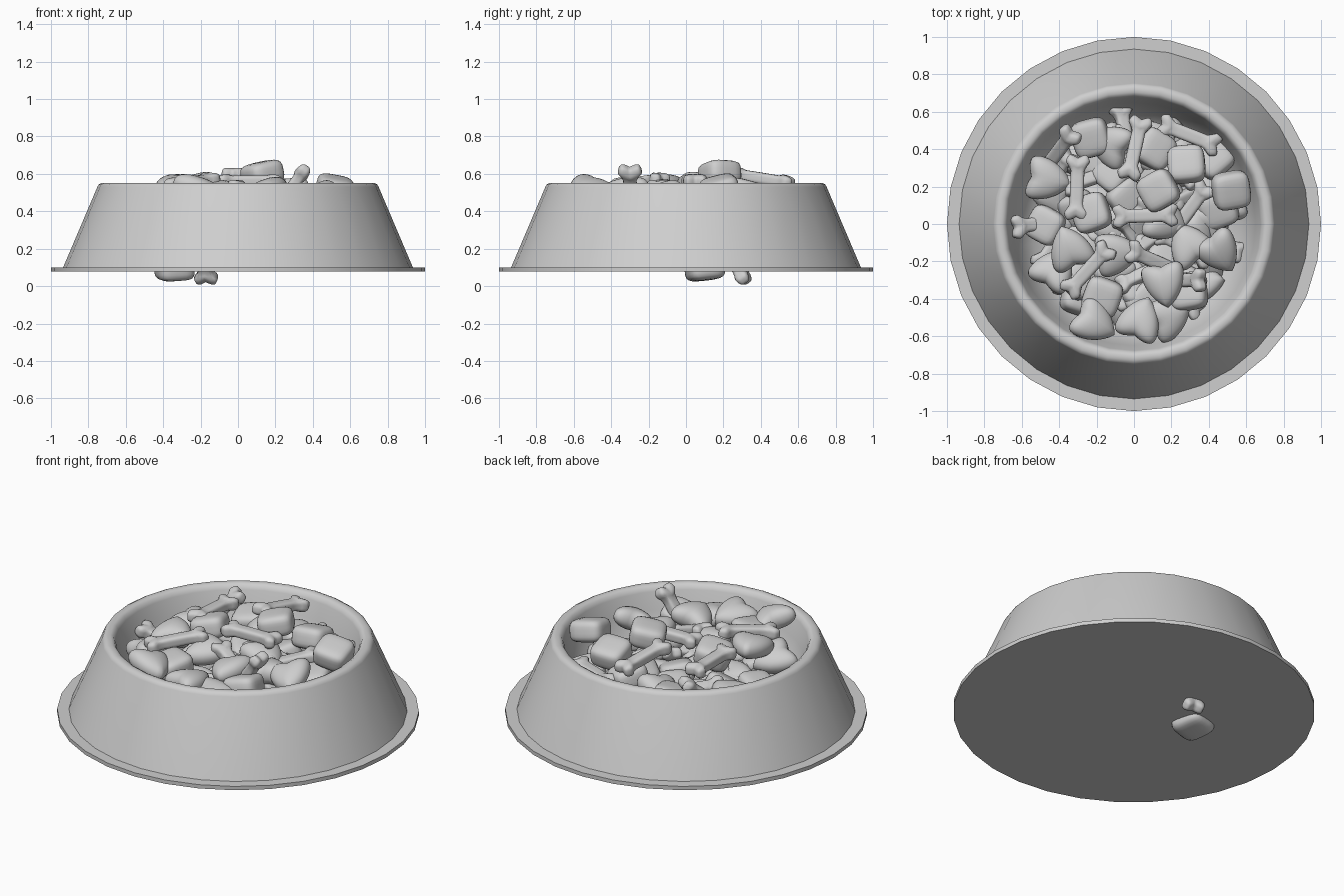
import bpy, bmesh, math, random
from mathutils import Vector, Euler

default_cube = bpy.data.objects.get("Cube")
if default_cube:
    bpy.data.objects.remove(default_cube, do_unlink=True)

random.seed(4)

# One plain grey for everything
grey = bpy.data.materials.new("light grey")
grey.use_nodes = True
colour = (0.62, 0.62, 0.62, 1)
grey.diffuse_color = colour
grey.node_tree.nodes["Principled BSDF"].inputs["Base Color"].default_value = colour


def finish_mesh(bm, name):
    bmesh.ops.recalc_face_normals(bm, faces=bm.faces)
    for face in bm.faces:
        face.smooth = True
    mesh = bpy.data.meshes.new(name)
    bm.to_mesh(mesh)
    bm.free()
    mesh.materials.append(grey)
    return mesh


def add_object(name, mesh):
    obj = bpy.data.objects.new(name, mesh)
    bpy.context.collection.objects.link(obj)
    return obj


def lathe(name, profile, sides):
    """Spin a profile of (radius, height) points round the z axis."""
    bm = bmesh.new()
    verts = [bm.verts.new((r, 0, z)) for r, z in profile]
    edges = [bm.edges.new(pair) for pair in zip(verts, verts[1:])]
    bmesh.ops.spin(bm, geom=verts + edges, cent=(0, 0, 0), axis=(0, 0, 1),
                   angle=math.tau, steps=sides)
    bmesh.ops.remove_doubles(bm, verts=bm.verts, dist=0.0005)
    return add_object(name, finish_mesh(bm, name))


def rounded_block(name, cuts, power, shape):
    """Puffy block of half size 1, remodelled point by point by shape."""
    bm = bmesh.new()
    bmesh.ops.create_cube(bm, size=2)
    bmesh.ops.subdivide_edges(bm, edges=bm.edges, cuts=cuts, use_grid_fill=True)
    for v in bm.verts:
        length = sum(abs(c) ** power for c in v.co) ** (1 / power)
        v.co = shape(v.co / length)
    return finish_mesh(bm, name)


def chunk_shape(p):
    return Vector((p.x, p.y, p.z * 0.65))


def heart_shape(p):
    side = abs(p.x)
    return Vector((p.x * (1 + 0.15 * p.y), p.y * 0.95 + 0.5 * side - 0.25,
                   p.z * 0.55 * (1 + 0.15 * p.y)))


def bone_shape(p):
    t = min(max((abs(p.x) - 0.5) / 0.27, 0), 1)
    knob = t * t * (3 - 2 * t)
    notch = 0.15 * knob * max(0, 1 - 1.6 * abs(p.y))
    return Vector((p.x - math.copysign(notch, p.x),
                   p.y * (0.2 + 0.2 * knob), p.z * (0.17 + 0.07 * knob)))


# Bowl: flat base with flange, sloping wall, rolled rim and hollow inside
bowl = lathe("bowl", [
    (0, .077), (1, .077), (1, .1), (.935, .1), (.752, .53), (.745, .543),
    (.728, .552), (.705, .552), (.688, .543), (.677, .52), (.65, .42),
    (.61, .31), (.55, .23), (.45, .17), (.3, .14), (0, .13)], 32)
bpy.ops.object.select_all(action="DESELECT")
bowl.select_set(True)
bpy.context.view_layer.objects.active = bowl
bpy.ops.object.shade_smooth_by_angle(angle=math.radians(50))

# Three kinds of food pieces
chunk = rounded_block("food_chunk", 6, 4, chunk_shape)
heart = rounded_block("food_heart", 7, 2.3, heart_shape)
bone = rounded_block("food_bone", 11, 3.5, bone_shape)


def place(name, mesh, location, rotation, size):
    obj = add_object(name, mesh)
    obj.location = location
    obj.rotation_euler = rotation
    obj.scale = (size, size, size)


def tilt(turn, amount=0.3):
    return Euler((random.uniform(-amount, amount),
                  random.uniform(-amount, amount), math.radians(turn)))


def place_bone(start, end):
    a, b = Vector(start), Vector(end)
    turn = (b - a).to_track_quat("X", "Z").to_euler()
    place("bone_piece", bone, (a + b) / 2, turn, 0.185)


# Chunks on top: x, y, z, turn
chunks = [
    (-.23, .06, .53, 20), (.13, .18, .6, 30), (.28, .32, .5, 5),
    (.52, .18, .52, 10), (-.23, .46, .42, 15), (-.17, -.39, .48, 70),
    (.29, -.36, .46, 10), (.42, .35, .36, 40), (.11, .4, .43, 60),
    (.45, .08, .38, 20)]
for x, y, z, turn in chunks:
    place("chunk_piece", chunk, (x, y, z), tilt(turn), 0.1)

# Hearts on top: x, y, z, turn
hearts = [
    (-.34, -.14, .53, 200), (-.22, -.52, .52, 60), (.45, -.14, .48, 30),
    (.03, -.52, .48, 160), (-.1, -.16, .5, 100), (.16, -.31, .51, 10),
    (-.12, .42, .42, 250), (.18, -.5, .44, 120), (.16, .02, .47, 70),
    (-.43, -.25, .44, 150), (-.47, .24, .42, 80), (.3, -.12, .46, 210)]
for x, y, z, turn in hearts:
    place("heart_piece", heart, (x, y, z), tilt(turn, 0.4), 0.115)

# Bones on top, by their two ends
place_bone((.04, .56, .55), (-.03, .25, .6))
place_bone((-.1, .04, .56), (.22, .05, .56))
place_bone((-.3, .33, .55), (-.31, .06, .56))
place_bone((-.15, -.14, .57), (-.34, -.35, .54))
place_bone((.18, .52, .43), (.41, .43, .43))
place_bone((.34, -.3, .6), (.2, -.3, .4))
place_bone((-.36, .45, .5), (-.45, .33, .38))
place_bone((.02, -.16, .52), (.2, -.24, .44))
place_bone((-.59, -.01, .42), (-.4, .02, .34))
place_bone((.24, .0, .44), (.35, .15, .46))

# Filling underneath, lower towards the wall
for i in range(80):
    angle = i * 2.4
    radius = 0.5 * math.sqrt((i + 0.5) / 80)
    mesh, size = [(chunk, 0.095), (heart, 0.11), (bone, 0.18)][i % 3]
    place("filling_piece", mesh,
          (radius * math.cos(angle), radius * math.sin(angle),
           random.uniform(0.32, 0.45) - 0.16 * radius),
          tilt(random.uniform(0, 360), 0.5), size)

# Two pieces that poke out through the base
place("chunk_piece_below", chunk, (-.34, .1, .095), Euler((0.1, -0.06, 0.25)), 0.1)
place_bone((-.17, .31, .04), (-.2, .15, .28))
